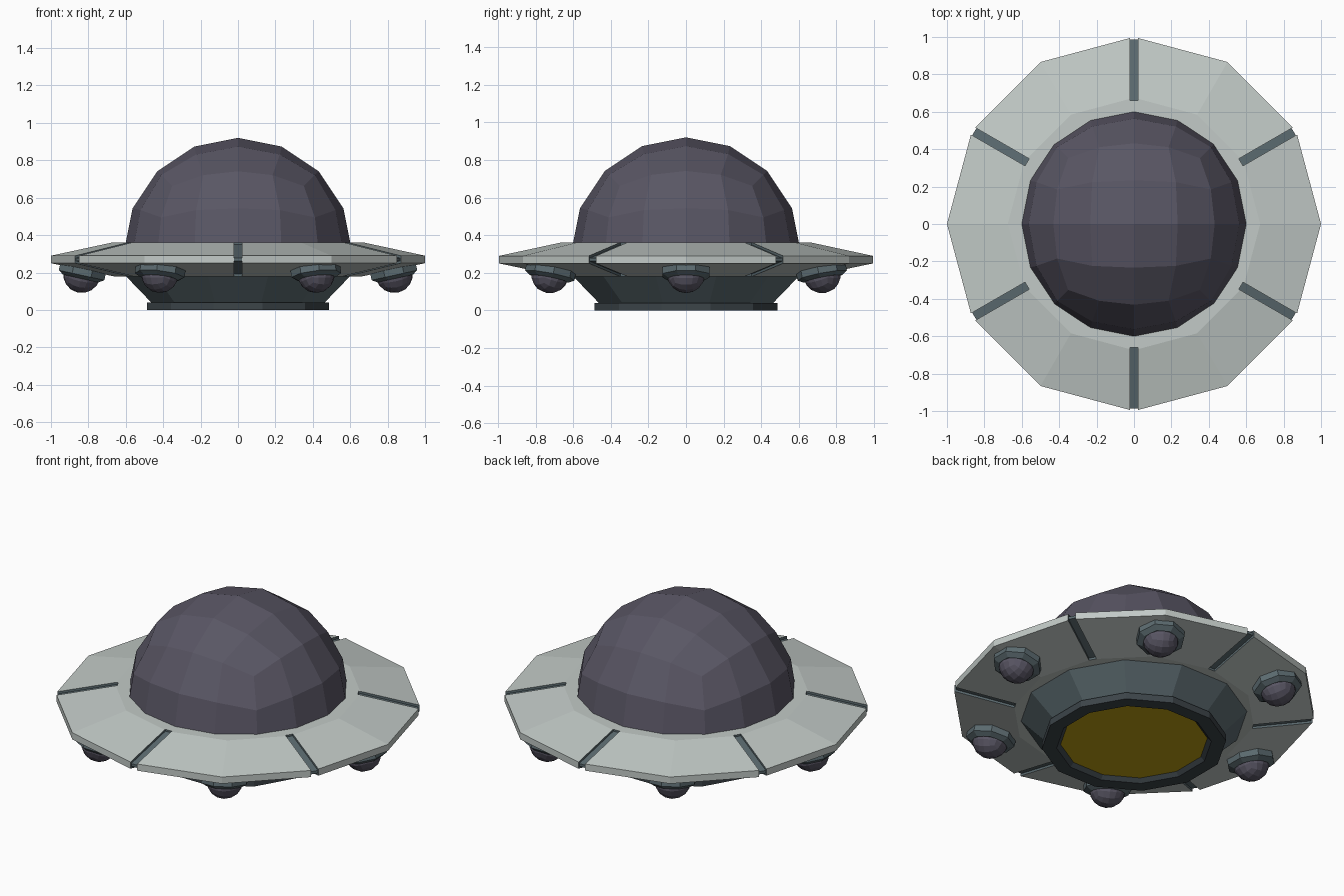
import bpy, bmesh, math
from mathutils import Matrix, Vector

if "Cube" in bpy.data.objects:
    bpy.data.objects.remove(bpy.data.objects["Cube"])


def material(name, rgb):
    m = bpy.data.materials.new(name)
    m.diffuse_color = (*rgb, 1)
    m.use_nodes = True
    m.node_tree.nodes["Principled BSDF"].inputs["Base Color"].default_value = m.diffuse_color
    return m


HULL = material("pale_grey", (0.54, 0.59, 0.57))
SLATE = material("slate", (0.105, 0.145, 0.16))
DARK = material("near_black", (0.045, 0.058, 0.066))
GLASS = material("dusky_violet", (0.10, 0.093, 0.128))
YELLOW = material("amber", (0.50, 0.34, 0.006))


def finish(bm, name, *mats):
    bmesh.ops.recalc_face_normals(bm, faces=bm.faces[:])
    me = bpy.data.meshes.new(name)
    bm.to_mesh(me)
    bm.free()
    for m in mats:
        me.materials.append(m)
    ob = bpy.data.objects.new(name, me)
    bpy.context.collection.objects.link(ob)
    return ob


def lathe(name, mat, profile, sides, turn=0.0, caps=True, xf=Matrix()):
    """Flat-sided turned shape from (radius, height) points."""
    bm = bmesh.new()
    rings = []
    for r, z in profile:
        angles = [turn + 2 * math.pi * i / sides for i in range(sides)]
        rings.append([bm.verts.new(xf @ Vector((r * math.cos(a), r * math.sin(a), z)))
                      for a in angles])
    for a, b in zip(rings, rings[1:]):
        for i in range(sides):
            j = (i + 1) % sides
            bm.faces.new((a[i], a[j], b[j], b[i]))
    if caps:
        bm.faces.new(rings[0])
        bm.faces.new(rings[-1])
    return finish(bm, name, mat)


def half_ball(name, mat, radius, steps, xf, keep_top):
    """Half of a rounded cube, cut through its middle."""
    bm = bmesh.new()
    bmesh.ops.create_cube(bm, size=1)
    for _ in range(steps):
        bmesh.ops.subdivide_edges(bm, edges=bm.edges[:], cuts=1, use_grid_fill=True)
        for v in bm.verts:
            v.co = v.co.normalized() * radius
    sign = 1 if keep_top else -1
    drop = [f for f in bm.faces if f.calc_center_median().z * sign < 0]
    bmesh.ops.delete(bm, geom=drop, context='FACES')
    rim = [e for e in bm.edges if e.is_boundary]
    bmesh.ops.holes_fill(bm, edges=rim)
    bm.transform(xf)
    return finish(bm, name, mat)


# Saucer disc
disc = lathe("saucer_disc", HULL, [(0.675, 0.36), (1, 0.29), (1, 0.25), (0.665, 0.18)], 12)
disc.data.materials.append(SLATE)

# Six wrap-around grooves, cut with C-shaped blades
groove_angles = [math.radians(30 + 60 * k) for k in range(6)]
blade = [(0.66, 0.45), (1.1, 0.45), (1.1, 0.1), (0.66, 0.1),
         (0.66, 0.193), (0.986, 0.262), (0.986, 0.278), (0.66, 0.349)]
bm = bmesh.new()
for a in groove_angles:
    rot = Matrix.Rotation(a, 4, 'Z')
    left = [bm.verts.new(rot @ Vector((r, 0.022, z))) for r, z in blade]
    right = [bm.verts.new(rot @ Vector((r, -0.022, z))) for r, z in blade]
    bm.faces.new(left)
    bm.faces.new(right)
    for i in range(len(blade)):
        j = (i + 1) % len(blade)
        bm.faces.new((left[i], left[j], right[j], right[i]))
cutter = finish(bm, "groove_cutter", SLATE)
cutter.hide_render = True
mod = disc.modifiers.new("grooves", 'BOOLEAN')
mod.operation = 'DIFFERENCE'
mod.solver = 'EXACT'
mod.object = cutter
bpy.context.view_layer.objects.active = disc
bpy.ops.object.modifier_apply(modifier=mod.name)
bpy.data.objects.remove(cutter)

# Groove faces are slate
for f in disc.data.polygons:
    f.material_index = 0
    c = f.center
    for a in groove_angles:
        along = c.x * math.cos(a) + c.y * math.sin(a)
        across = abs(c.y * math.cos(a) - c.x * math.sin(a))
        if along > 0.655 and across < 0.024:
            f.material_index = 1

# Dome canopy
half_ball("dome", GLASS, 0.61, 2, Matrix.Translation((0, 0, 0.31)), True)

# Underside: tapered skirt, dark base ring and glowing hatch
turn = math.radians(15)
lathe("skirt", SLATE, [(0.625, 0.185), (0.475, 0.035)], 12, turn)
lathe("base_ring", DARK, [(0.45, 0.04), (0.505, 0.04), (0.505, 0), (0.425, 0), (0.395, 0.03)],
      12, turn, caps=False)
lathe("hatch_light", YELLOW, [(0.405, 0.022), (0.405, 0.03)], 12, turn)

# Six lamps, tilted to sit square on the sloping underside
for k in range(6):
    xf = (Matrix.Rotation(math.radians(60 * k), 4, 'Z')
          @ Matrix.Translation((0.83, 0, 0.215))
          @ Matrix.Rotation(math.radians(-12.3), 4, 'Y'))
    lathe(f"lamp_collar_{k + 1}", SLATE,
          [(0.135, 0.01), (0.135, -0.03), (0.105, -0.048)], 8, math.radians(22.5), xf=xf)
    half_ball(f"lamp_bulb_{k + 1}", GLASS, 0.1, 2,
              xf @ Matrix.Translation((0, 0, -0.025)), False)
